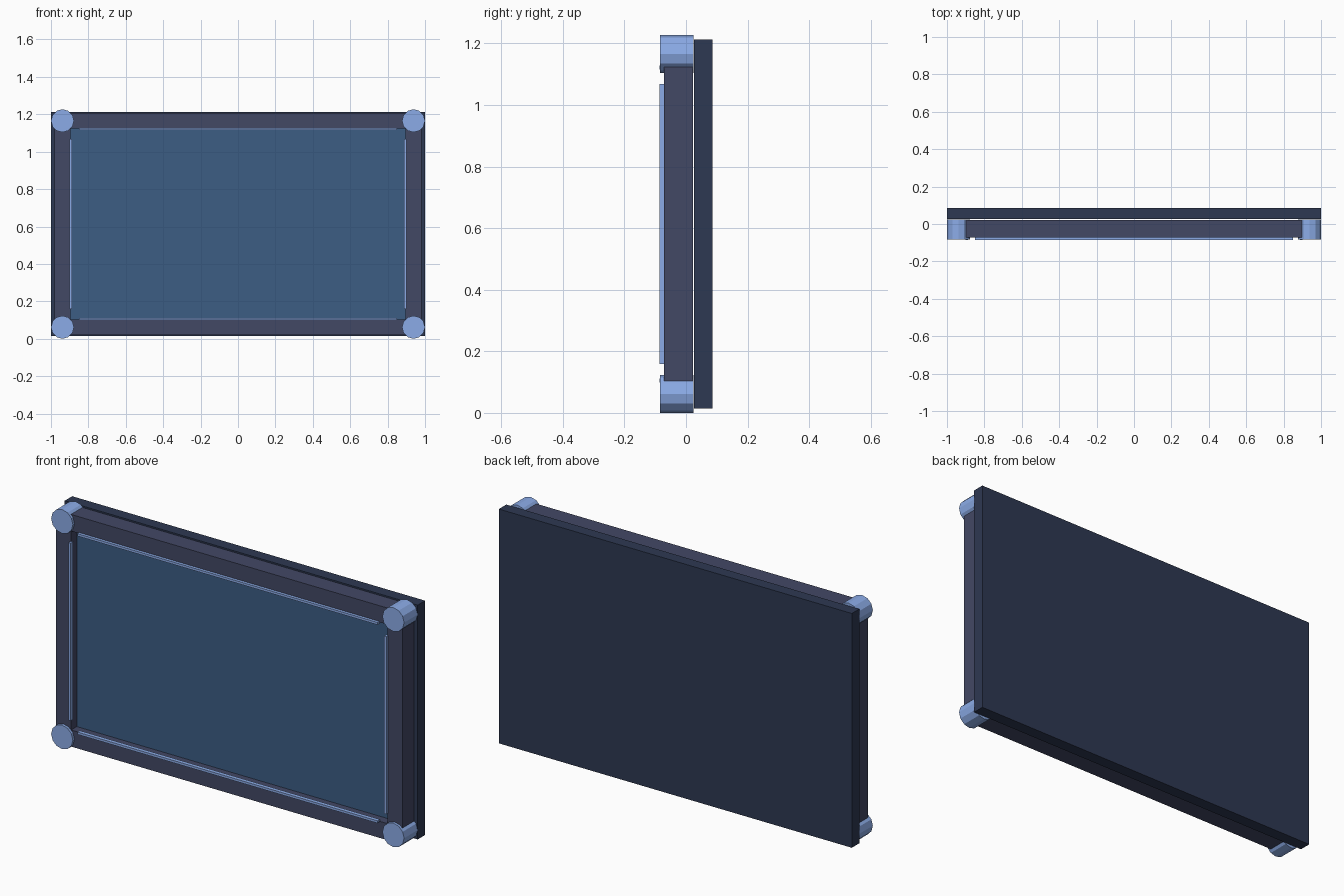
import bpy
from math import pi

if "Cube" in bpy.data.objects:
    bpy.data.objects.remove(bpy.data.objects["Cube"])


def material(name, color):
    m = bpy.data.materials.new(name)
    m.diffuse_color = (*color, 1)
    m.use_nodes = True
    m.node_tree.nodes["Principled BSDF"].inputs["Base Color"].default_value = m.diffuse_color
    return m


NAVY = material("navy", (0.027, 0.04, 0.085))
SLATE = material("slate", (0.055, 0.065, 0.13))
GLASS = material("blue_glass", (0.045, 0.11, 0.23))
LIGHT = material("light_blue", (0.26, 0.41, 0.8))

MID_Z = 0.6135          # height of the panel centre
CX, CZ = 0.9385, 0.552  # corner post offsets from the centre
BAR = 0.085             # frame bar width


def box(name, x, z, y0, y1, w, h, mat):
    bpy.ops.mesh.primitive_cube_add(size=1, location=(x, (y0 + y1) / 2, MID_Z + z))
    ob = bpy.context.object
    ob.name = name
    ob.scale = (w, y1 - y0, h)
    bpy.ops.object.transform_apply(location=False, rotation=False, scale=True)
    ob.data.materials.append(mat)
    return ob


# Back slab and recessed screen
box("back_panel", 0, 0, 0.026, 0.086, 2.0, 1.2, NAVY)
box("screen", 0, 0, -0.025, 0.0, 1.80, 1.03, GLASS)

for s, v, h in ((-1, "left", "bottom"), (1, "right", "top")):
    # Frame bars
    box(h + "_bar", 0, s * CZ, -0.071, 0.022, 2 * CX, BAR, SLATE)
    box(v + "_bar", s * CX, 0, -0.071, 0.022, BAR, 2 * CZ, SLATE)
    # Thin light strips along the inner frame edges
    box(h + "_strip", 0, s * (CZ - 0.044), -0.086, -0.066, 1.70, 0.012, LIGHT)
    box(v + "_strip", s * (CX - 0.044), 0, -0.086, -0.066, 0.012, 0.91, LIGHT)
    # Round corner posts
    for t, side in ((-1, "left"), (1, "right")):
        bpy.ops.mesh.primitive_cylinder_add(
            vertices=12, radius=0.0615, depth=0.109,
            location=(t * CX, -0.0295, MID_Z + s * CZ), rotation=(pi / 2, 0, 0))
        post = bpy.context.object
        post.name = f"{h}_{side}_corner"
        post.data.materials.append(LIGHT)
